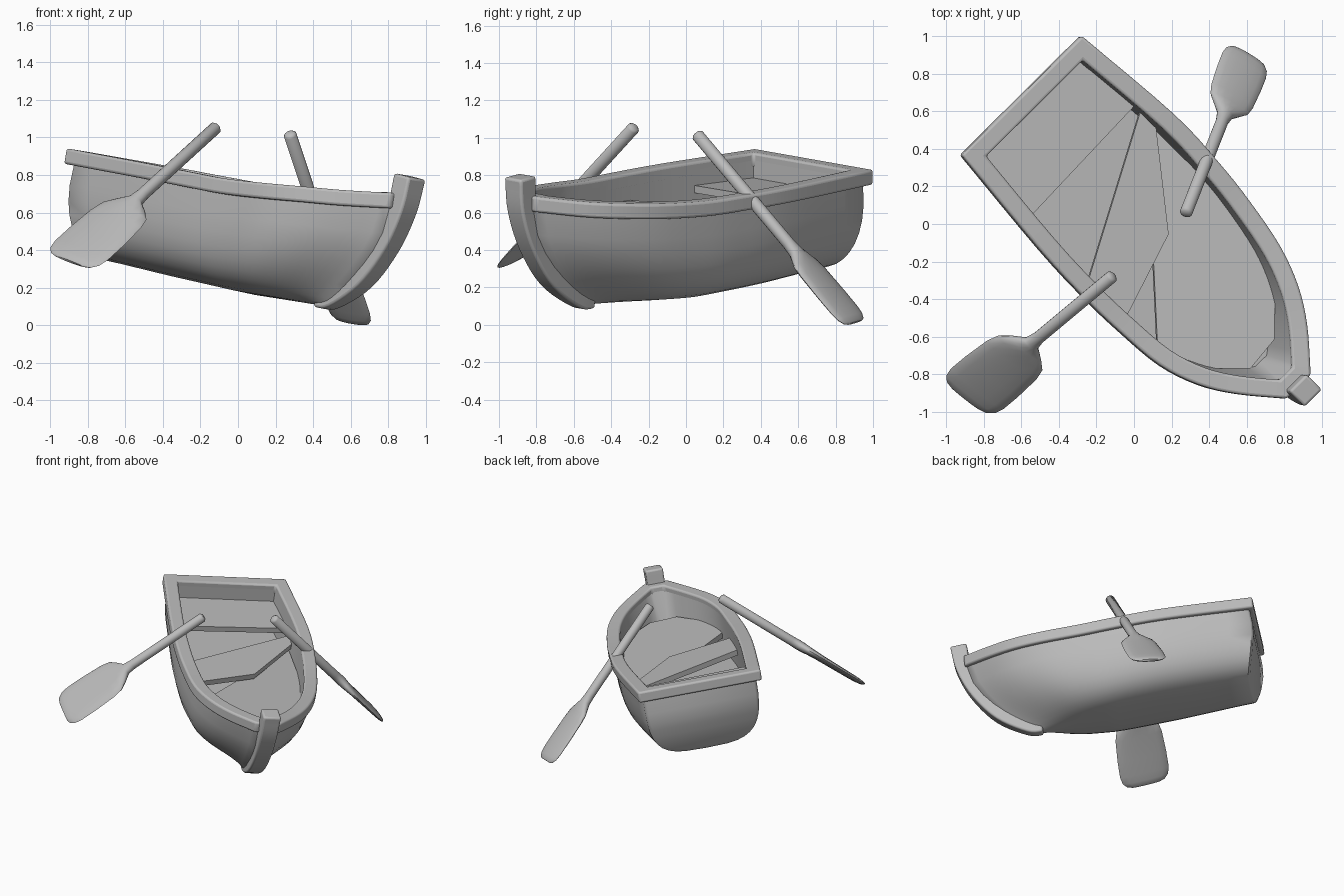
import bpy, bmesh, math
from mathutils import Vector, Matrix

if "Cube" in bpy.data.objects:
    bpy.data.objects.remove(bpy.data.objects["Cube"])

grey = bpy.data.materials.new("plain_grey")
grey.diffuse_color = (0.5, 0.5, 0.5, 1)
grey.use_nodes = True
grey.node_tree.nodes["Principled BSDF"].inputs["Base Color"].default_value = grey.diffuse_color

# Boat frame: forward, sideways and up axes of the tilted hull
AXES = Matrix(((.69, -.715, -.11), (.68, .72, -.12), (.165, .008, .983)))
BOAT = Matrix.Translation((0, 0, .45)) @ AXES.inverted().to_4x4()


def finish(name, bm, matrix=None, bevel=0, angle=35):
    bmesh.ops.recalc_face_normals(bm, faces=bm.faces)
    me = bpy.data.meshes.new(name)
    bm.to_mesh(me)
    bm.free()
    if matrix:
        me.transform(matrix)
    for p in me.polygons:
        p.use_smooth = True
    me.set_sharp_from_angle(angle=math.radians(angle))
    me.materials.append(grey)
    ob = bpy.data.objects.new(name, me)
    bpy.context.collection.objects.link(ob)
    if bevel:
        m = ob.modifiers.new("soft_edges", 'BEVEL')
        m.width, m.segments, m.limit_method = bevel, 3, 'ANGLE'
        m.angle_limit = math.radians(40)
    return ob


def loft(name, rings, closed=True, loop=False, caps=True, strip=False, **kw):
    bm = bmesh.new()
    vs = [[bm.verts.new(p) for p in ring] for ring in rings]
    n = len(vs[0])
    for i in range(len(vs) if loop else len(vs) - 1):
        a, b = vs[i], vs[(i + 1) % len(vs)]
        for j in range(n if closed else n - 1):
            k = (j + 1) % n
            bm.faces.new((a[j], a[k], b[k], b[j]))
    if strip:  # curved end cap joining mirrored points
        a = vs[0]
        for j in range(n // 2):
            bm.faces.new(list(dict.fromkeys((a[j], a[j + 1], a[n - 2 - j], a[n - 1 - j]))))
    elif caps:
        bm.faces.new(vs[0])
    if caps:
        bm.faces.new(vs[-1])
    return finish(name, bm, **kw)


def spline(pts, steps):
    pts = [Vector(p) for p in pts]
    pts = [2 * pts[0] - pts[1]] + pts + [2 * pts[-1] - pts[-2]]
    out = []
    for a, b, c, d in zip(pts, pts[1:], pts[2:], pts[3:]):
        for i in range(steps):
            t = i / steps
            out.append(.5 * (2 * b + (c - a) * t + (2 * a - 5 * b + 4 * c - d) * t * t
                             + (3 * b - a - 3 * c + d) * t ** 3))
    return out + [pts[-2]]


# Sheer line stations: forward position, centre offset, half width, rim height
SHEER = spline([(-.95, .035, .453, .336), (-.3, .023, .51, .324), (.06, .005, .51, .315),
                (.32, -.01, .492, .31), (.6, -.03, .453, .32), (.82, -.04, .375, .335),
                (1.0, -.045, .262, .35), (1.2, -.055, .09, .378)], 4)


def hull_point(st, w, side, inset=.033):
    """Point on the hull at station st, depth w from 0 (rim) to 1 (keel)."""
    f, c, h, top = st
    t = min(1, max(0, (f - .1) / 1.08))
    n = 3.6 - 1.4 * t
    stern = max(0, (-.3 - f) / .64)
    bottom = -.27 + .05 * min(1, max(0, (.2 - f) / 1.1))
    x = f - .42 * w * w * t * t * (3 - 2 * t)
    x += (.05 - .022 * math.sin(math.pi * w) + .07 * w * w) * stern
    half = max(0, h - inset) * max(0, 1 - w ** n) ** (1 / n)
    return Vector((x, c + side * half, top - .03 + w * (bottom - top + .03)))


# Hull shell with a softly rounded transom
angles = [math.radians(90 * i / 10) for i in range(11)]
depths = [math.sin(a) ** .65 for a in angles]


def section(st, inset=.033):
    return [hull_point(st, w, -1, inset) for w in depths] + \
           [hull_point(st, w, 1, inset) for w in reversed(depths[:-1])]


edge = []
for p in section(SHEER[0], .055):
    edge.append(Vector((p.x - .016, p.y, p.z + (.02 if p.z < 0 else 0))))
loft("hull", [edge] + [section(st) for st in SHEER], closed=False, strip=True,
     matrix=BOAT, angle=50)

# Rim loop: outer outline, then inward offset with mitred corners
outer = [Vector((s[0], s[1] - s[2], s[3])) for s in SHEER] + \
        [Vector((s[0], s[1] + s[2], s[3])) for s in reversed(SHEER)]


def offset(loop, d):
    res = []
    for i, p in enumerate(loop):
        a = (p - loop[i - 1]).to_2d().normalized()
        b = (loop[(i + 1) % len(loop)] - p).to_2d().normalized()
        na, nb = Vector((-a.y, a.x)), Vector((-b.y, b.x))
        m = (na + nb).normalized()
        m *= d / max(.6, m.dot(na))
        res.append(p + Vector((m.x, m.y, 0)))
    return res


inner = offset(outer, .098)
drop = Vector((0, 0, -.083))
loft("rim", [[o, i, i + drop, o + drop] for o, i in zip(outer, inner)],
     loop=True, caps=False, matrix=BOAT, bevel=.014)

# Inner walls and floor
FLOOR = .0


def low_point(st, side):
    w = (st[3] - .03 - FLOOR) / (st[3] + .23)
    p = hull_point(st, w, side, .085)
    return Vector((min(1.0, max(-.84, p.x)), p.y, FLOOR))


low = [low_point(s, -1) for s in SHEER] + [low_point(s, 1) for s in reversed(SHEER)]
bm = bmesh.new()
top_v = [bm.verts.new(p + drop * .5) for p in inner]
low_v = [bm.verts.new(p) for p in low]
for i in range(len(low)):
    k = (i + 1) % len(low)
    bm.faces.new((top_v[i], top_v[k], low_v[k], low_v[i]))
bm.faces.new(low_v)
bmesh.ops.remove_doubles(bm, verts=bm.verts, dist=.0005)
finish("inner_walls_and_floor", bm, BOAT)


# Boards inside the boat, optionally rising toward the bow
def board(name, outline, height, thick=.04, rise=0):
    loft(name, [[(f, r, height + rise * f - d) for f, r in outline] for d in (0, thick)],
         matrix=BOAT, angle=30)


board("stern_seat", [(-.85, -.36), (-.85, .42), (-.47, .44), (-.44, -.42)], .2)
board("middle_seat", [(.03, -.42), (.31, -.42), (.15, .07), (-.3, .43), (-.42, .43)], .17)
board("bow_floor", [(-.35, .43), (.2, .42), (.5, .37), (.75, .27), (.95, .06), (.97, -.14),
                    (.78, -.33), (.55, -.41)], .11, rise=.06)

# Curved stem post: forward, side, up, thickness
path = spline([(1.228, -.057, .48, .06), (1.21, -.057, .30, .057), (1.133, -.052, .10, .054),
               (.99, -.045, -.097, .05), (.8, -.035, -.236, .036), (.7, -.035, -.255, .03)], 5)
rings = []
for i, p in enumerate(path):
    t = path[min(i + 1, len(path) - 1)] - path[max(i - 1, 0)]
    nrm = Vector((-t[2], 0, t[0])).normalized() * p[3]
    mid, side = Vector((p[0], p[1], p[2])), Vector((0, .02 + .75 * p[3], 0))
    rings.append([mid + nrm + side, mid + nrm - side, mid - nrm - side, mid - nrm + side])
loft("stem_post", rings, matrix=BOAT, bevel=.014)


# Oars: round shaft running into a flat, squarish blade
def oar(name, grip, tip, across, neck, half):
    d = Vector(tip) - Vector(grip)
    length = d.length
    d.normalize()
    w = Vector(across)
    w = (w - d * w.dot(d)).normalized()
    n = d.cross(w)
    blade = length - neck
    prof = [(0, .022, .022), (.012, .034, .034), (neck - .06, .034, .034), (neck, .045, .036)]
    prof += [(neck + blade * t, half * a, b) for t, a, b in (
        (.08, .57, .035), (.17, .85, .03), (.3, .95, .026), (.6, 1, .023), (.82, 1, .021),
        (.92, .93, .019), (.98, .76, .015), (1, .55, .008))]
    rings = [[Vector(grip) + d * s + w * a * math.cos(q) + n * b * math.sin(q)
              for q in (math.tau * k / 16 for k in range(16))] for s, a, b in prof]
    loft(name, rings, angle=50)


oar("oar_starboard", (-.112, -.275, 1.058), (-.898, -.93, .34), (.28, -.21, -.10), .69, .184)
oar("oar_port", (.275, .055, 1.022), (.61, .903, .012), (.82, -.48, -.15), .85, .136)
